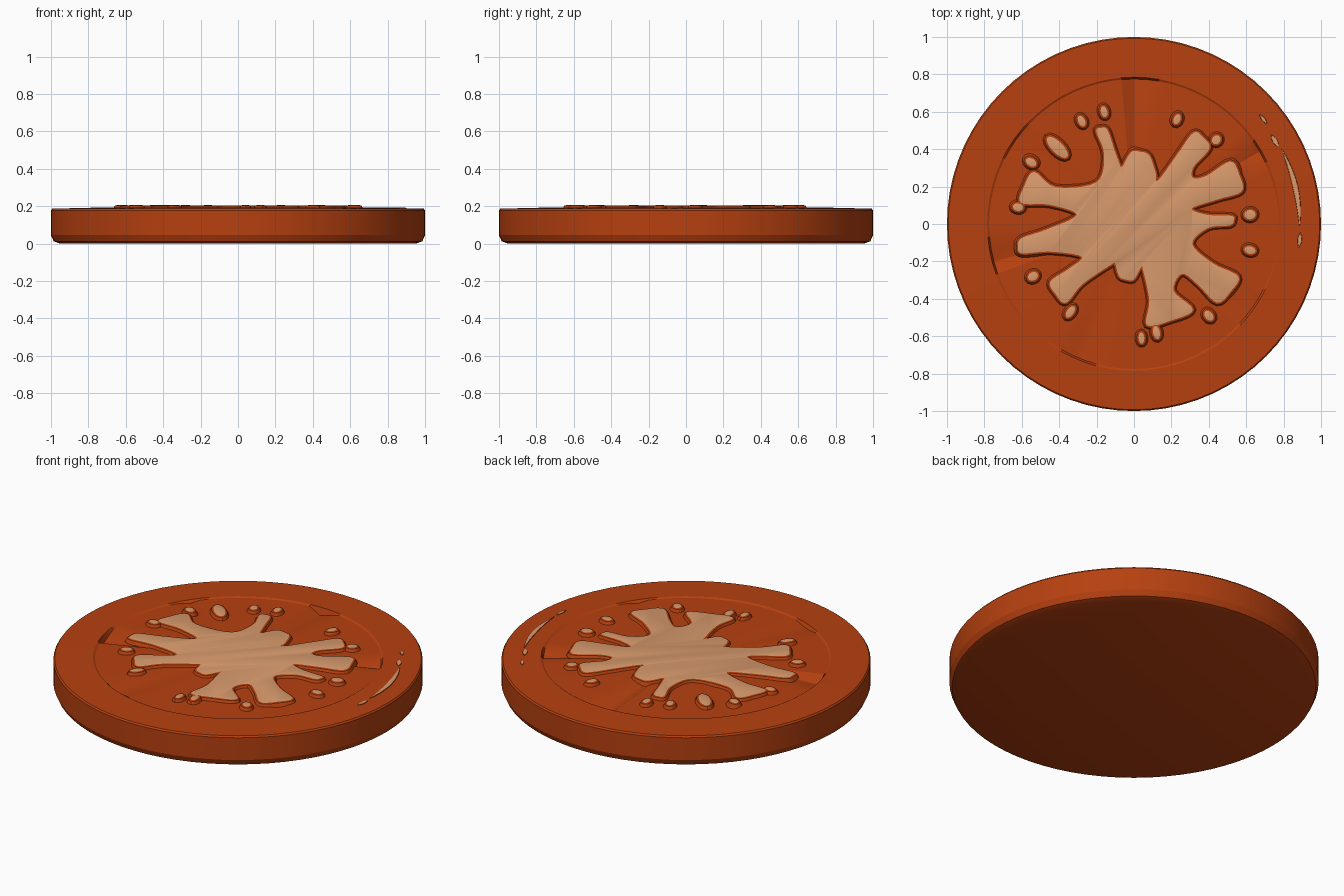
import bpy, bmesh, math
from mathutils import Vector

if "Cube" in bpy.data.objects:
    bpy.data.objects.remove(bpy.data.objects["Cube"])


def material(name, rgb):
    m = bpy.data.materials.new(name)
    m.diffuse_color = (*rgb, 1)
    m.use_nodes = True
    m.node_tree.nodes["Principled BSDF"].inputs["Base Color"].default_value = m.diffuse_color
    return m


RED = material("tomato red", (0.47, 0.052, 0.005))
CREAM = material("pale flesh", (0.70, 0.33, 0.155))


def finish(name, bm):
    bmesh.ops.recalc_face_normals(bm, faces=bm.faces[:])
    me = bpy.data.meshes.new(name)
    bm.to_mesh(me)
    bm.free()
    me.materials.append(RED)
    me.materials.append(CREAM)
    ob = bpy.data.objects.new(name, me)
    bpy.context.collection.objects.link(ob)
    bpy.ops.object.select_all(action='DESELECT')
    ob.select_set(True)
    bpy.context.view_layer.objects.active = ob
    bpy.ops.object.shade_smooth_by_angle(angle=math.radians(20))
    return ob


def polar(deg, r):
    a = math.radians(deg)
    return Vector((r * math.cos(a), r * math.sin(a)))


def smooth_loop(pts, steps=5):
    """Closed Catmull-Rom curve through the points."""
    out, n = [], len(pts)
    for i in range(n):
        a, b, c, d = (pts[(i + k) % n] for k in (-1, 0, 1, 2))
        for s in range(steps):
            t = s / steps
            out.append(0.5 * (2 * b + (c - a) * t + (2 * a - 5 * b + 4 * c - d) * t * t
                              + (3 * b - a - 3 * c + d) * t ** 3))
    return out


def add_mound(bm, pts, skirt, z_low, z_top):
    """Raised patch: red sloping skirt with a pale cap (points run anticlockwise)."""
    n = len(pts)
    rings = [[], [], []]
    for i, p in enumerate(pts):
        t = (pts[(i + 1) % n] - pts[i - 1]).normalized()
        nrm = Vector((t.y, -t.x))
        for ring, k, z in zip(rings, (1, 0.45, 0), (z_low, z_top - 0.003, z_top)):
            ring.append(bm.verts.new((*(p + nrm * skirt * k), z)))
    for lo, hi in zip(rings, rings[1:]):
        for i in range(n):
            j = (i + 1) % n
            bm.faces.new((lo[i], lo[j], hi[j], hi[i]))
    cap = bm.faces.new(rings[-1])
    cap.material_index = 1


# slice body: turned profile with shallow tilted wedges in the inner disc
SEG = 72
profile = [(0.95, 0), (0.985, 0.012), (1, 0.045), (1, 0.178), (0.993, 0.187),
           (0.785, 0.192), (0.775, 0.186), (0.3, 0.189)]
wedges = {90: 0.04, 85: 0.02, 30: 0.03, 195: 0.035, 190: 0.02,
          250: 0.015, 245: 0.015, 145: 0.012, 325: 0.012}
bm = bmesh.new()
rings = []
for k, (r, z) in enumerate(profile):
    ring = []
    for s in range(SEG):
        deg = s * 360 // SEG
        drop = wedges.get(deg, 0) if k == 6 else 0
        ring.append(bm.verts.new((*polar(deg, r), z - drop)))
    rings.append(ring)
for lo, hi in zip(rings, rings[1:]):
    for s in range(SEG):
        t = (s + 1) % SEG
        bm.faces.new((lo[s], lo[t], hi[t], hi[s]))
bm.faces.new(rings[0])
bm.faces.new(rings[-1])
finish("tomato_slice", bm)

# pale core: arms (angle, length, neck half width, tip half width) each followed
# by a valley (angle, radius)
arms = [(2, 0.55, 0.035, 0.025, 15, 0.32), (25, 0.64, 0.07, 0.085, 38, 0.40),
        (51, 0.61, 0.055, 0.06, 61, 0.27), (85, 0.40, 0.09, 0.05, 102, 0.27),
        (109, 0.56, 0.03, 0.03, 132, 0.30), (161, 0.64, 0.05, 0.09, 171, 0.31),
        (191, 0.65, 0.06, 0.04, 212, 0.33), (222, 0.58, 0.055, 0.07, 242, 0.24),
        (262, 0.31, 0.07, 0.04, 281, 0.24), (291, 0.57, 0.07, 0.13, 314, 0.37),
        (325, 0.65, 0.07, 0.09, 341, 0.33)]
outline = []
for ang, length, neck, tip, v_ang, v_r in arms:
    d = polar(ang, 1)
    side = Vector((-d.y, d.x))
    mid = length * 0.72
    outline += [d * mid - side * neck, d * length * 0.93 - side * tip, d * length * 0.97,
                d * length * 0.95 + side * tip, d * mid + side * neck, polar(v_ang, v_r)]
bm = bmesh.new()
add_mound(bm, smooth_loop(outline), 0.022, 0.18, 0.204)
finish("pale_core", bm)

# seeds: small raised ovals pointing outwards (x, y, long radius, short radius)
seeds = [(-0.16, 0.60, .03, .017), (-0.28, 0.55, .03, .018), (0.23, 0.56, .028, .018),
         (0.44, 0.45, .025, .022), (0.62, 0.05, .03, .025), (0.62, -0.14, .03, .02),
         (0.40, -0.49, .03, .02), (0.12, -0.58, .035, .018), (0.04, -0.61, .03, .015),
         (-0.34, -0.47, .035, .018), (-0.54, -0.28, .028, .022), (-0.62, 0.09, .028, .02),
         (-0.55, 0.33, .03, .02), (-0.41, 0.41, .075, .03)]
bm = bmesh.new()
for x, y, a, b in seeds:
    c = Vector((x, y))
    d = c.normalized()
    side = Vector((-d.y, d.x))
    pts = [c + d * a * math.cos(t) + side * b * math.sin(t)
           for t in (i * math.tau / 16 for i in range(16))]
    add_mound(bm, pts, 0.024, 0.18, 0.206)
finish("seeds", bm)

# pale crescent flecks on the rim (start angle, end angle, radius, half width)
bm = bmesh.new()
for a0, a1, r, w in [(-8, -3, .89, .01), (-1, 27, .885, .013), (28, 33, .875, .012),
                     (37, 41, .89, .008)]:
    steps = [i / 10 for i in range(11)]
    outer = [polar(a0 + (a1 - a0) * t, r + w * math.sin(math.pi * t)) for t in steps]
    inner = [polar(a0 + (a1 - a0) * t, r - w * math.sin(math.pi * t)) for t in steps[9:0:-1]]
    add_mound(bm, outer + inner, 0.003, 0.186, 0.193)
finish("rim_flecks", bm)
